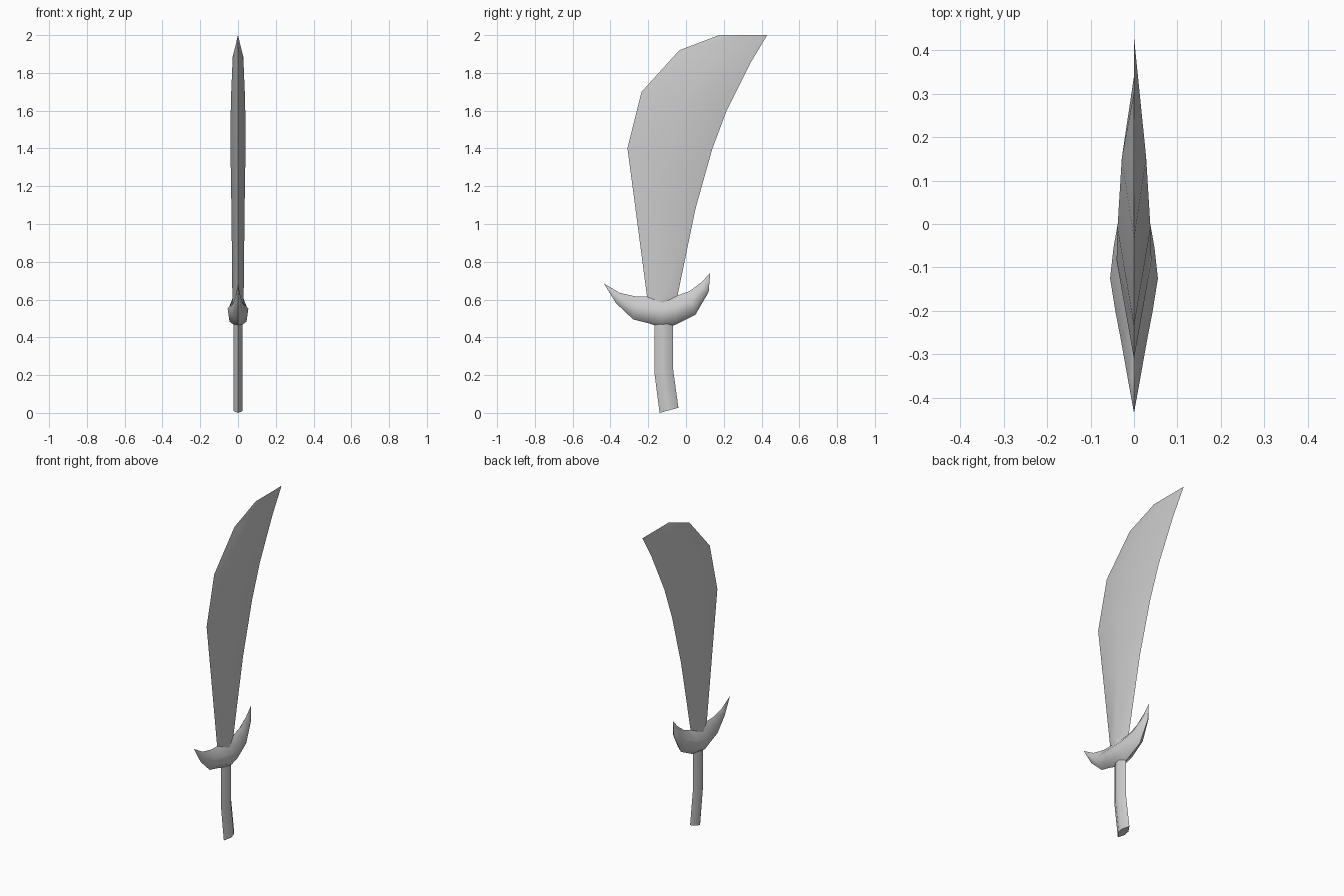
import bpy, bmesh, math

cube = bpy.data.objects.get("Cube")
if cube:
    bpy.data.objects.remove(cube, do_unlink=True)

steel = bpy.data.materials.new("steel grey")
steel.use_nodes = True
steel.diffuse_color = (0.6, 0.6, 0.6, 1)
steel.node_tree.nodes["Principled BSDF"].inputs["Base Color"].default_value = (0.6, 0.6, 0.6, 1)


def loft(name, stations, section, angle):
    """Skin mirrored sections between pairs of (y, z) edge points.
    station = (edge a, edge b, half thickness)
    section = (position from a to b, share of the thickness)"""
    bm = bmesh.new()
    loop = section + [(t, -w) for t, w in section[-2:0:-1]]
    rings = []
    for (ya, za), (yb, zb), half in stations:
        rings.append([bm.verts.new((w * half, ya + t * (yb - ya), za + t * (zb - za)))
                      for t, w in loop])
    n = len(loop)
    for low, high in zip(rings, rings[1:]):
        for i in range(n):
            j = (i + 1) % n
            bm.faces.new((low[i], low[j], high[j], high[i]))
    bm.faces.new(rings[0][::-1])
    bm.faces.new(rings[-1])
    bmesh.ops.remove_doubles(bm, verts=bm.verts, dist=0.0005)
    bmesh.ops.dissolve_degenerate(bm, edges=bm.edges, dist=0.0005)
    bmesh.ops.recalc_face_normals(bm, faces=bm.faces)
    mesh = bpy.data.meshes.new(name)
    bm.to_mesh(mesh)
    bm.free()
    mesh.materials.append(steel)
    obj = bpy.data.objects.new(name, mesh)
    bpy.context.collection.objects.link(obj)
    bpy.ops.object.select_all(action="DESELECT")
    obj.select_set(True)
    bpy.context.view_layer.objects.active = obj
    bpy.ops.object.shade_smooth_by_angle(angle=math.radians(angle))
    return obj


# Blade: thin diamond section, widening and sweeping back to a flat-cut tip
loft("blade", [
    ((-0.20, 0.56), (-0.055, 0.56), 0.028),
    ((-0.207, 0.62), (-0.045, 0.62), 0.030),
    ((-0.27, 1.10), (0.05, 1.08), 0.035),
    ((-0.31, 1.40), (0.14, 1.40), 0.040),
    ((-0.235, 1.70), (0.215, 1.60), 0.038),
    ((-0.035, 1.92), (0.34, 1.85), 0.028),
    ((0.175, 2.0), (0.43, 2.0), 0.0),
], [(0, 0), (0.5, 1), (1, 0)], 40)

# Guard: crescent tapering to two upturned points, the rear one taller
loft("guard", [
    ((-0.435, 0.685), (-0.435, 0.685), 0.0),
    ((-0.35, 0.635), (-0.37, 0.58), 0.014),
    ((-0.26, 0.615), (-0.28, 0.495), 0.030),
    ((-0.20, 0.615), (-0.20, 0.475), 0.043),
    ((-0.125, 0.615), (-0.125, 0.45), 0.055),
    ((-0.05, 0.62), (-0.06, 0.465), 0.047),
    ((0.02, 0.645), (0.05, 0.52), 0.032),
    ((0.08, 0.69), (0.12, 0.64), 0.013),
    ((0.128, 0.74), (0.128, 0.74), 0.0),
], [(0, 0), (0.38, 1), (0.8, 0.82), (1, 0)], 70)

# Grip: slim six-sided handle with a slight bend and slanted end
loft("grip", [
    ((-0.14, 0.0), (-0.04, 0.027), 0.023),
    ((-0.168, 0.22), (-0.068, 0.23), 0.023),
    ((-0.168, 0.50), (-0.068, 0.50), 0.023),
], [(0, 0), (0.35, 1), (0.65, 1), (1, 0)], 50)
